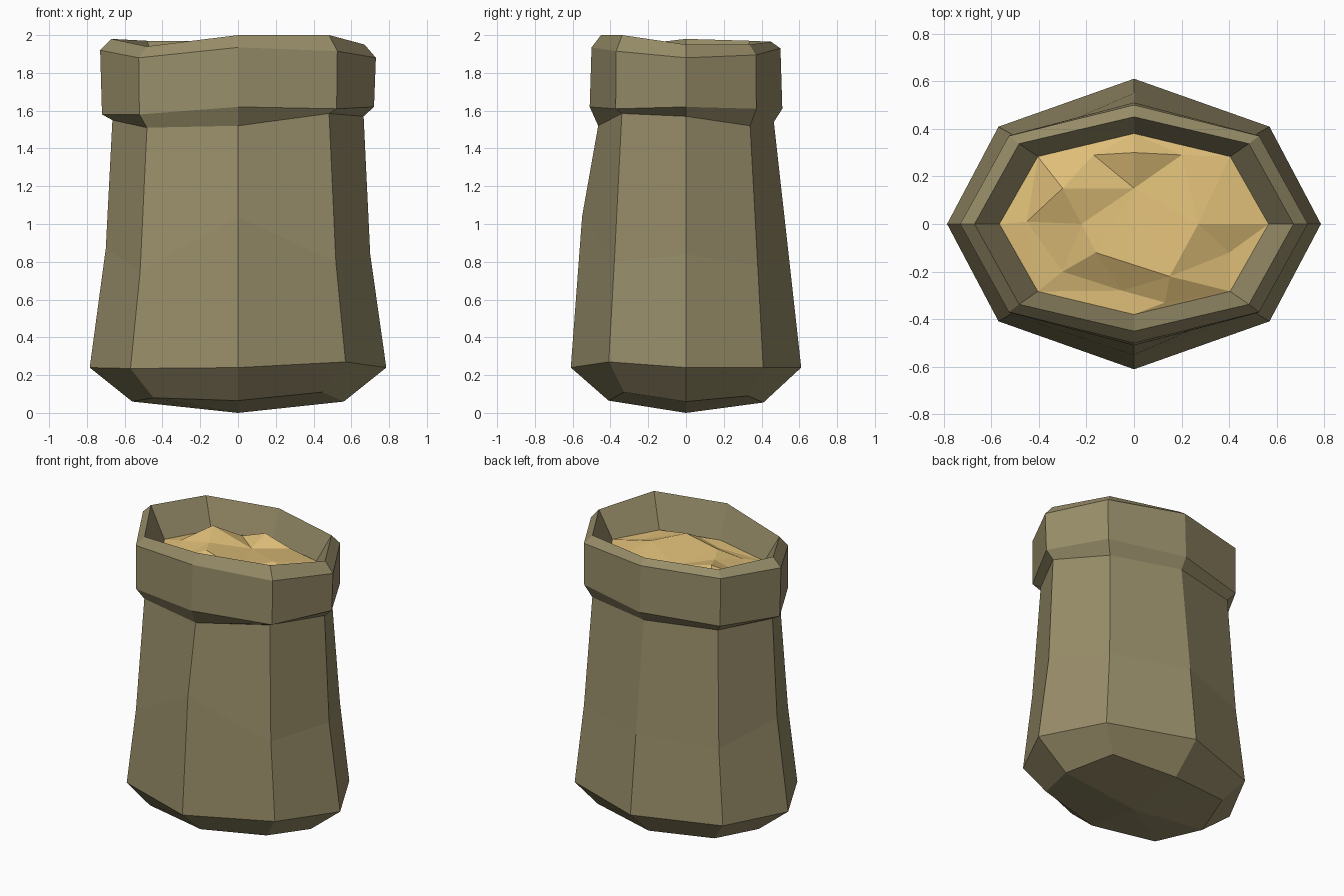
import bpy, bmesh
from mathutils import Vector, geometry

if "Cube" in bpy.data.objects:
    bpy.data.objects.remove(bpy.data.objects["Cube"])


def material(name, rgb):
    m = bpy.data.materials.new(name)
    m.diffuse_color = (*rgb, 1)
    m.use_nodes = True
    m.node_tree.nodes["Principled BSDF"].inputs["Base Color"].default_value = m.diffuse_color
    return m


def finish(bm, name, mat):
    me = bpy.data.meshes.new(name)
    bm.to_mesh(me)
    bm.free()
    me.materials.append(mat)
    ob = bpy.data.objects.new(name, me)
    bpy.context.collection.objects.link(ob)
    return ob


def ring(rx, ry, kx, ky, heights):
    """Eight-sided ring, counter-clockwise from +x; k sets the diagonal corners."""
    xs = (1, kx, 0, -kx, -1, -kx, 0, kx)
    ys = (0, ky, 1, ky, 0, -ky, -1, -ky)
    return [Vector((rx * x, ry * y, z)) for x, y, z in zip(xs, ys, heights)]


olive = material("olive sackcloth", (0.31, 0.265, 0.14))
gold = material("golden grain", (0.74, 0.52, 0.19))

# Sack body, folded cuff and inner wall, from bottom to mouth
rings = [
    ring(.56, .41, .80, .80, (.06, .09, .055, .09, .06, .08, .065, .11)),
    ring(.785, .61, .725, .67, (.24, .24, .24, .24, .24, .235, .24, .27)),
    ring(.70, .55, .74, .69, (.84, .78, .78, .75, .87, .75, 1.04, .80)),
    ring(.665, .465, .725, .73, (1.57, 1.52, 1.54, 1.55, 1.55, 1.51, 1.52, 1.585)),
    ring(.72, .51, .725, .73, (1.62, 1.61, 1.61, 1.60, 1.58, 1.58, 1.62, 1.61)),
    ring(.73, .50, .72, .74, (1.88, 1.895, 1.93, 1.93, 1.92, 1.88, 1.935, 1.915)),
    ring(.67, .45, .72, .75, (1.95, 1.95, 1.965, 1.97, 1.98, 1.94, 2.0, 2.0)),
    ring(.565, .38, .715, .745, (1.77,) * 8),
]
bm = bmesh.new()
loops = [[bm.verts.new(p) for p in r] for r in rings]
base = bm.verts.new((0, 0, 0))
for i in range(8):
    j = (i + 1) % 8
    bm.faces.new((base, loops[0][j], loops[0][i]))
    for a, b in zip(loops, loops[1:]):
        bm.faces.new((a[i], a[j], b[j], b[i]))
finish(bm, "sack", olive)

# Lumpy grain filling the mouth
lumps = [(-.30, .15, 1.88), (0, .30, 1.85), (0, .15, 1.80), (-.17, .29, 1.79),
         (.20, .29, 1.80), (-.22, 0, 1.84), (-.45, .01, 1.79), (.27, 0, 1.84),
         (.40, -.12, 1.77), (-.16, -.12, 1.85), (-.30, -.20, 1.79),
         (.15, -.22, 1.84), (-.05, -.28, 1.77), (.13, -.33, 1.78)]
pts = [Vector(p) for p in rings[-1]] + [Vector(p) for p in lumps]
tris = geometry.delaunay_2d_cdt([p.to_2d() for p in pts], [],
                                [list(range(8))], 1, 1e-5)
bm = bmesh.new()
verts = []
for co, src in zip(tris[0], tris[3]):
    z = pts[src[0]].z if src else 1.77
    verts.append(bm.verts.new((co.x, co.y, z)))
for f in tris[2]:
    bm.faces.new([verts[i] for i in f])
for f in bm.faces:
    f.normal_update()
    if f.normal.z < 0:
        f.normal_flip()
finish(bm, "grain", gold)
